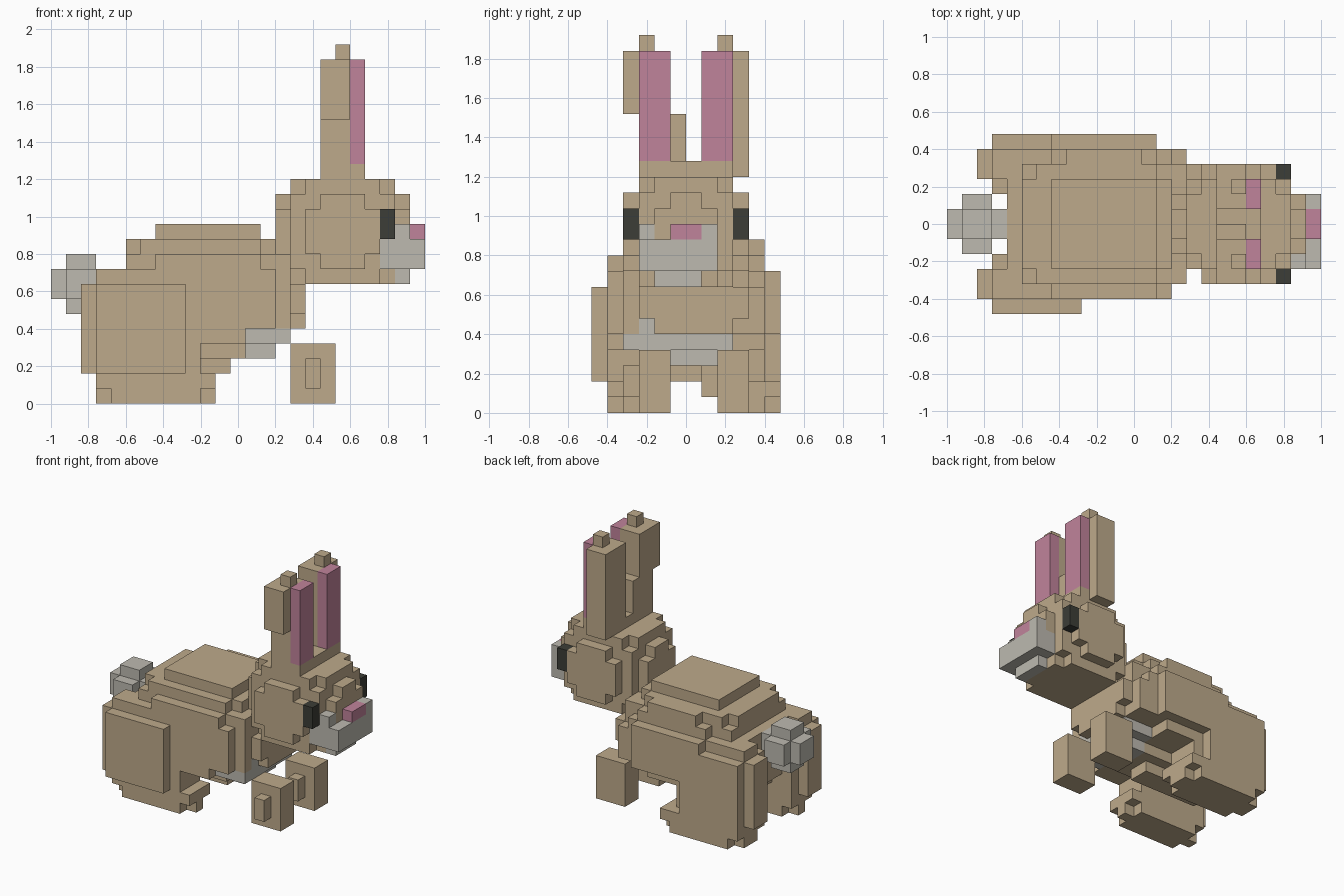
import bpy
import bmesh
import math
from mathutils import Vector

UNIT = 0.08                          # edge of one block
ORIGIN = Vector((-1.0, -0.48, 0.0))  # corner of the block grid

if "Cube" in bpy.data.objects:
    bpy.data.objects.remove(bpy.data.objects["Cube"], do_unlink=True)


def make_material(name, color):
    mat = bpy.data.materials.new(name)
    mat.use_nodes = True
    mat.diffuse_color = color
    mat.node_tree.nodes["Principled BSDF"].inputs["Base Color"].default_value = color
    return mat


brown = make_material("fur brown", (0.515, 0.402, 0.258, 1))
grey = make_material("pale grey", (0.509, 0.491, 0.434, 1))
pink = make_material("pink", (0.527, 0.227, 0.328, 1))
black = make_material("eye black", (0.045, 0.047, 0.038, 1))

owner = {}       # grid cell -> part name
materials = {}   # part name -> material


def part(name, material, *boxes):
    """Claim blocks for a part; each box is (x range, y range, z range)."""
    materials[name] = material
    for x, y, z in boxes:
        for i in range(*x):
            for j in range(*y):
                for k in range(*z):
                    owner[i, j, k] = name


# Torso, stepped from the belly to the back
part("torso", brown,
     ((5, 12), (5, 7), (2, 3)),
     ((5, 13), (4, 8), (3, 4)),
     ((4, 13), (2, 10), (4, 5)),
     ((5, 13), (1, 11), (4, 5)),
     ((4, 16), (2, 10), (5, 9)),
     ((5, 15), (1, 11), (5, 9)),
     ((15, 16), (10, 11), (5, 8)),
     ((5, 16), (2, 10), (9, 10)),
     ((7, 14), (1, 11), (9, 10)),
     ((5, 15), (3, 9), (10, 11)),
     ((6, 14), (2, 10), (10, 11)),
     ((8, 13), (10, 11), (10, 11)),
     ((7, 14), (3, 9), (11, 12)))

# Chest in front of the torso
part("chest", brown,
     ((16, 17), (4, 9), (5, 8)),
     ((16, 17), (3, 4), (6, 8)),
     ((16, 17), (9, 10), (6, 8)))

# Pale patch under the chest
part("belly_patch", grey,
     ((13, 16), (2, 9), (4, 5)),
     ((13, 15), (5, 8), (3, 4)),
     ((15, 16), (3, 4), (5, 6)))

# Hind legs: haunch, outer thigh plate and foot
part("near_hind_leg", brown,
     ((3, 10), (1, 4), (2, 8)),
     ((2, 3), (1, 3), (2, 8)),
     ((3, 7), (1, 3), (8, 9)),
     ((3, 9), (0, 1), (2, 8)),
     ((3, 11), (1, 4), (1, 2)),
     ((4, 10), (1, 4), (0, 1)),
     ((3, 11), (2, 3), (0, 1)))
part("far_hind_leg", brown,
     ((3, 10), (8, 11), (2, 8)),
     ((2, 3), (9, 11), (2, 8)),
     ((3, 7), (9, 11), (8, 9)),
     ((3, 9), (11, 12), (2, 8)),
     ((7, 14), (11, 12), (5, 9)),
     ((3, 11), (8, 12), (1, 2)),
     ((4, 10), (8, 12), (0, 1)),
     ((3, 11), (9, 11), (0, 1)))

# Front paws, each with a small block on its outer face
for label, y in (("near", 3), ("far", 8)):
    part(label + "_front_paw", brown,
         ((16, 19), (y, y + 2), (0, 4)),
         ((17, 18), (y - 1, y), (1, 3)))

# Round tail
part("tail", grey,
     ((0, 4), (5, 7), (7, 9)),
     ((1, 3), (4, 8), (7, 9)),
     ((1, 3), (5, 7), (6, 10)))

# Rounded head
part("head", brown,
     ((16, 23), (3, 9), (9, 14)),
     ((16, 23), (4, 8), (8, 15)),
     ((17, 22), (3, 9), (8, 15)),
     ((15, 24), (4, 8), (9, 13)),
     ((15, 24), (5, 7), (9, 14)),
     ((17, 22), (2, 10), (10, 13)),
     ((18, 21), (2, 10), (9, 14)),
     ((18, 21), (3, 9), (15, 16)))

# Muzzle and chin
part("muzzle", grey,
     ((22, 25), (3, 8), (9, 11)),
     ((24, 25), (7, 8), (11, 12)),
     ((23, 24), (3, 4), (11, 12)),
     ((23, 24), (4, 7), (8, 9)))
part("nose", pink, ((24, 25), (5, 7), (11, 12)))

# Eyes on both cheeks
for label, y in (("near", 2), ("far", 9)):
    part(label + "_eye", black, ((22, 23), (y, y + 1), (11, 13)))

# Ears, the near one leaning outward
part("near_ear", brown,
     ((18, 20), (3, 6), (15, 19)),
     ((18, 20), (2, 5), (19, 23)),
     ((19, 20), (3, 4), (23, 24)))
part("far_ear", brown,
     ((18, 20), (7, 10), (15, 23)),
     ((19, 20), (8, 9), (23, 24)))
for label, y in (("near", 3), ("far", 7)):
    part(label + "_inner_ear", pink, ((20, 21), (y, y + 2), (16, 23)))


def build(name):
    """Make one mesh from the exposed block faces of a part."""
    bm = bmesh.new()
    for cell in [c for c, who in owner.items() if who == name]:
        for axis in range(3):
            for side in (0, 1):
                neighbour = list(cell)
                neighbour[axis] += 2 * side - 1
                if tuple(neighbour) in owner:
                    continue
                u, v = (axis + 1) % 3, (axis + 2) % 3
                corners = []
                for du, dv in ((0, 0), (1, 0), (1, 1), (0, 1)):
                    p = Vector(cell)
                    p[axis] += side
                    p[u] += du
                    p[v] += dv
                    corners.append(bm.verts.new(ORIGIN + p * UNIT))
                bm.faces.new(corners if side else corners[::-1])
    bmesh.ops.remove_doubles(bm, verts=bm.verts, dist=UNIT / 10)
    # Merge flat areas into single faces
    bmesh.ops.dissolve_limit(bm, angle_limit=math.radians(1),
                             verts=bm.verts, edges=bm.edges)
    mesh = bpy.data.meshes.new(name)
    bm.to_mesh(mesh)
    bm.free()
    mesh.materials.append(materials[name])
    bpy.context.collection.objects.link(bpy.data.objects.new(name, mesh))


for part_name in materials:
    build(part_name)
